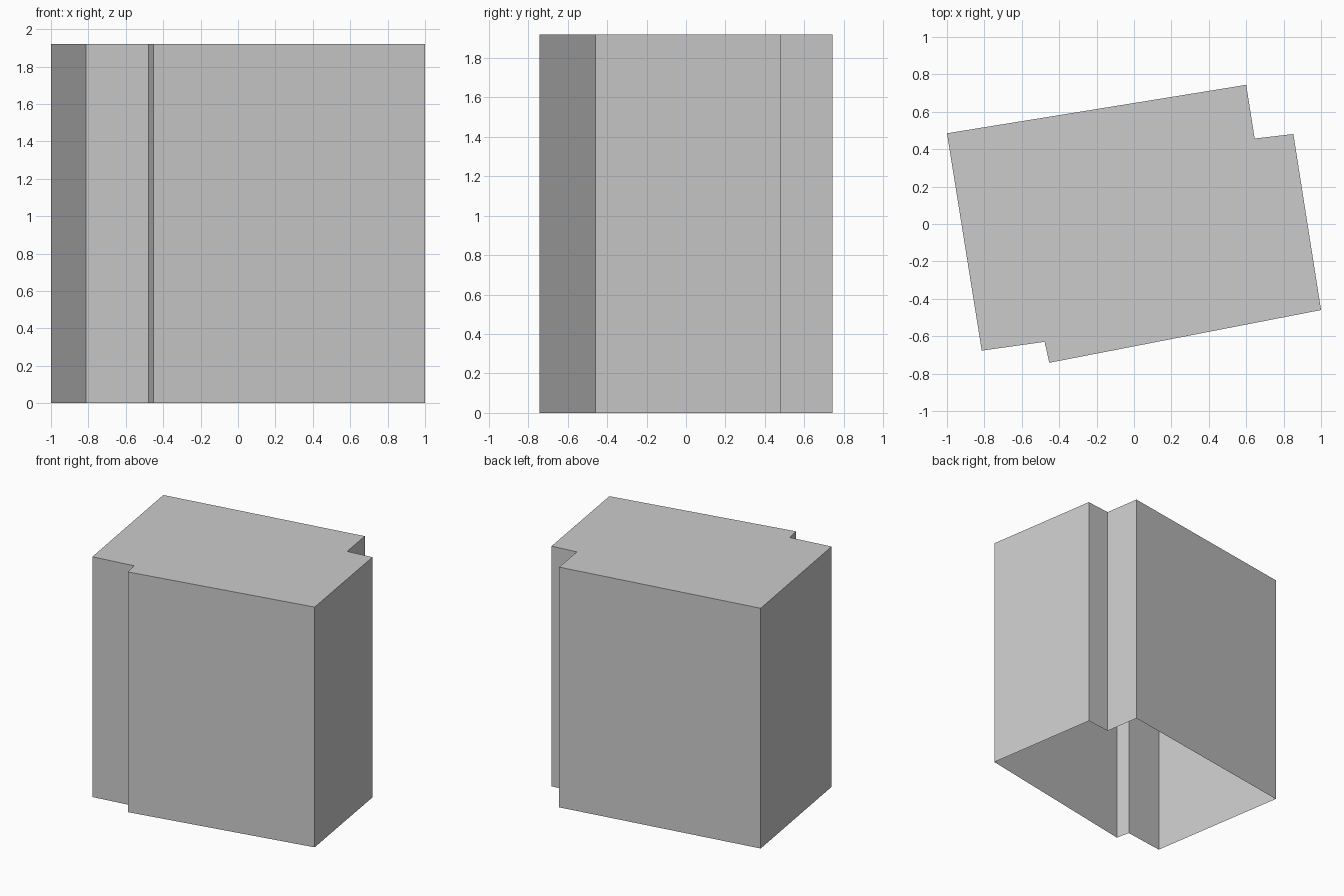
import bpy
import bmesh

cube = bpy.data.objects.get("Cube")
if cube:
    bpy.data.objects.remove(cube, do_unlink=True)

HEIGHT = 1.92

# Footprint of the block, counter-clockwise, with a notch at two opposite corners
FOOTPRINT = [
    (-1.0, 0.485), (-0.814, -0.677), (-0.478, -0.63), (-0.453, -0.742),
    (1.0, -0.46), (0.852, 0.481), (0.645, 0.457), (0.6, 0.744),
]

# Plain grey finish
grey = bpy.data.materials.new("plain grey")
grey.use_nodes = True
colour = (0.6, 0.6, 0.6, 1)
grey.diffuse_color = colour
grey.node_tree.nodes["Principled BSDF"].inputs["Base Color"].default_value = colour

# Walls and flat roof, open underneath
bm = bmesh.new()
base = [bm.verts.new((x, y, 0)) for x, y in FOOTPRINT]
top = [bm.verts.new((x, y, HEIGHT)) for x, y in FOOTPRINT]
for i in range(len(base)):
    j = (i + 1) % len(base)
    bm.faces.new((base[i], base[j], top[j], top[i]))
bm.faces.new(top)

mesh = bpy.data.meshes.new("building_shell")
bm.to_mesh(mesh)
bm.free()
mesh.materials.append(grey)
shell = bpy.data.objects.new("building_shell", mesh)
bpy.context.collection.objects.link(shell)
